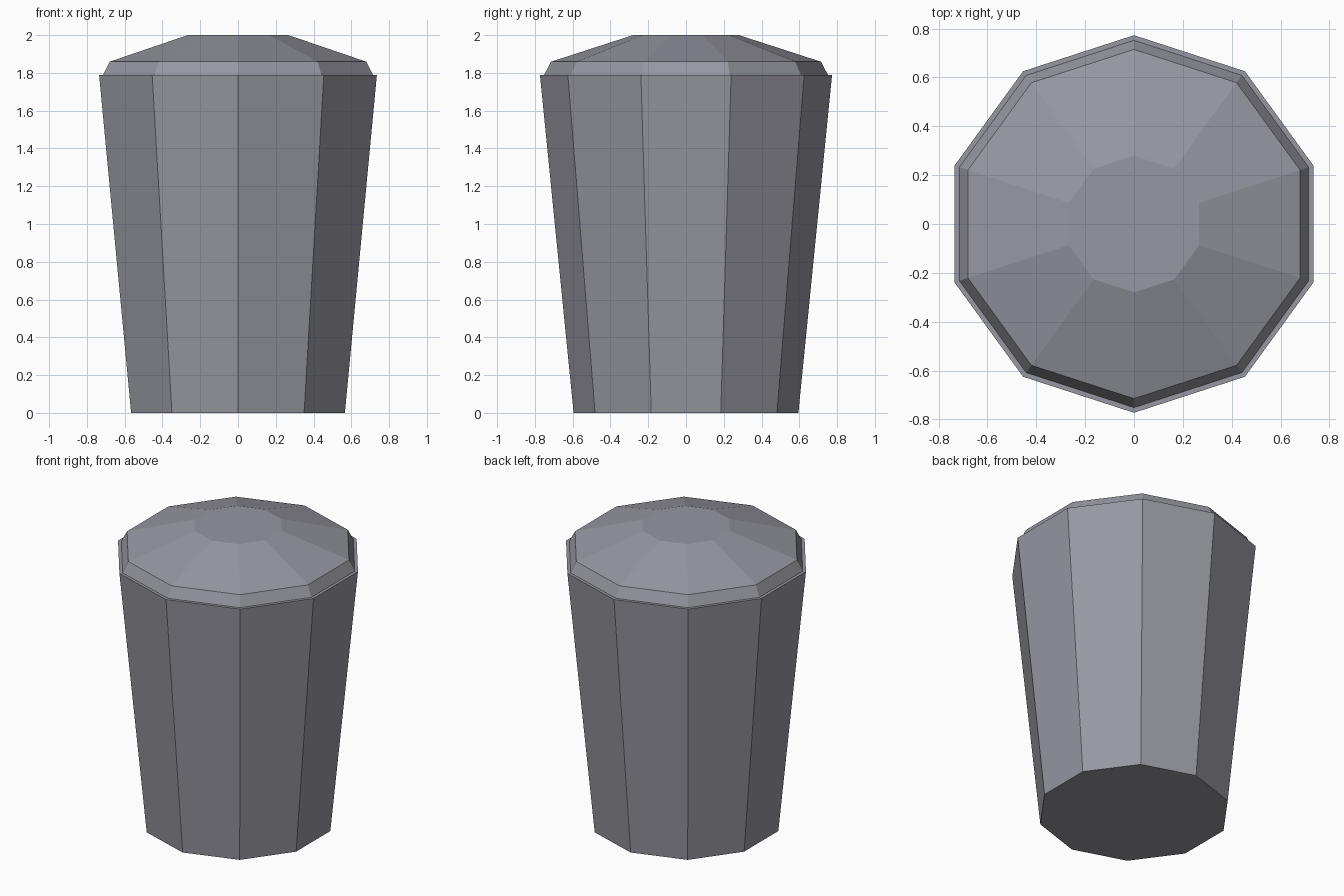
import bpy, bmesh
from math import cos, sin, pi

if "Cube" in bpy.data.objects:
    bpy.data.objects.remove(bpy.data.objects["Cube"])

SIDES = 10

# Dark bluish grey finish
finish = bpy.data.materials.new("dark_grey")
finish.diffuse_color = (0.31, 0.31, 0.355, 1)
finish.use_nodes = True
finish.node_tree.nodes["Principled BSDF"].inputs["Base Color"].default_value = finish.diffuse_color


def faceted(name, profile, cap_bottom=False, cap_top=False):
    """Stack ten-sided rings from (radius, height) pairs, corner pointing to the front."""
    bm = bmesh.new()
    rings = []
    for r, z in profile:
        rings.append([bm.verts.new((r * cos(pi / 2 + 2 * pi * i / SIDES),
                                    r * sin(pi / 2 + 2 * pi * i / SIDES), z))
                      for i in range(SIDES)])
    for a, b in zip(rings, rings[1:]):
        for i in range(SIDES):
            j = (i + 1) % SIDES
            bm.faces.new((a[i], a[j], b[j], b[i]))
    if cap_bottom:
        bm.faces.new(rings[0][::-1])
    if cap_top:
        bm.faces.new(rings[-1])
    mesh = bpy.data.meshes.new(name)
    bm.to_mesh(mesh)
    bm.free()
    mesh.materials.append(finish)
    obj = bpy.data.objects.new(name, mesh)
    bpy.context.collection.objects.link(obj)
    return obj


# Tapered body with a narrow ledge around the rim
faceted("bin_body", [(0.595, 0), (0.773, 1.788), (0.752, 1.788)], cap_bottom=True)

# Bevelled lid with a shallow slope up to a flat centre
faceted("bin_lid", [(0.752, 1.788), (0.715, 1.859), (0.28, 2.0)], cap_top=True)
